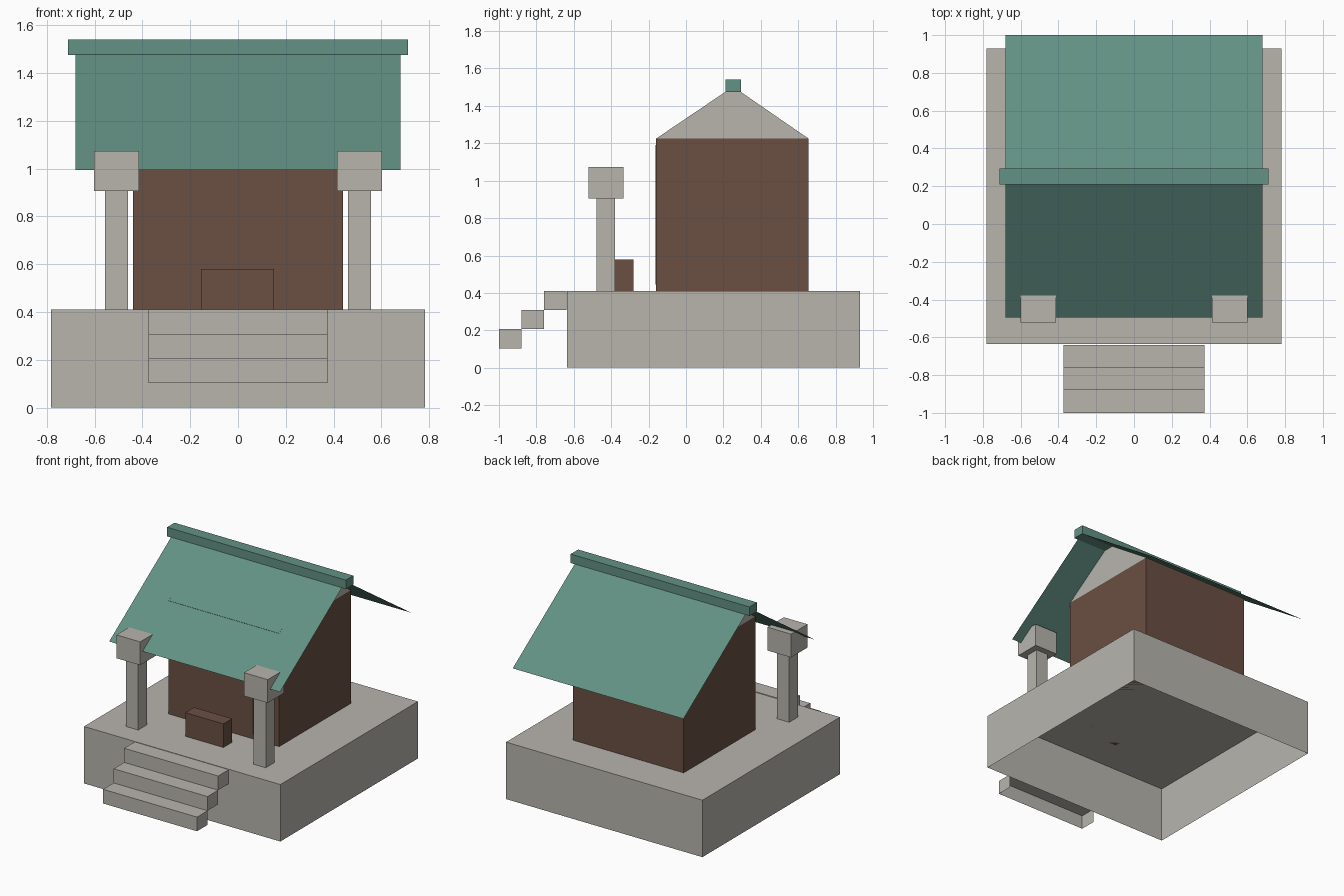
import bpy
import bmesh
from mathutils import Vector

default = bpy.data.objects.get("Cube")
if default:
    bpy.data.objects.remove(default, do_unlink=True)


def material(name, rgb):
    mat = bpy.data.materials.new(name)
    mat.use_nodes = True
    mat.diffuse_color = (*rgb, 1)
    mat.node_tree.nodes["Principled BSDF"].inputs["Base Color"].default_value = (*rgb, 1)
    return mat


stone = material("pale stone", (0.48, 0.46, 0.42))
wood = material("brown wood", (0.145, 0.08, 0.057))
tile = material("green tile", (0.125, 0.285, 0.23))

DOWN, BACK = Vector((0, 0, -1)), Vector((0, 1, 0))


def finish(name, bm, mat):
    mesh = bpy.data.meshes.new(name)
    bm.to_mesh(mesh)
    bm.free()
    mesh.materials.append(mat)
    obj = bpy.data.objects.new(name, mesh)
    bpy.context.collection.objects.link(obj)
    return obj


def box(name, mat, xs, ys, zs, open_sides=()):
    """Box between given limits, leaving out faces that point along open_sides."""
    bm = bmesh.new()
    bmesh.ops.create_cube(bm, size=1)
    bm.normal_update()
    gone = [f for f in bm.faces if any(f.normal.dot(d) > 0.9 for d in open_sides)]
    bmesh.ops.delete(bm, geom=gone, context="FACES")
    for v in bm.verts:
        v.co = [lo + (c + 0.5) * (hi - lo) for c, (lo, hi) in zip(v.co, (xs, ys, zs))]
    return finish(name, bm, mat)


def sheet(name, mat, points):
    bm = bmesh.new()
    bm.faces.new([bm.verts.new(p) for p in points])
    return finish(name, bm, mat)


FLOOR, EAVE, APEX, MID = 0.41, 0.995, 1.506, 0.252
WALL_TOP, WALL_X, ROOF_X = 1.225, 0.44, 0.68
FRONT, REAR = -0.16, 0.655

# Hollow platform, open underneath
box("platform", stone, (-0.782, 0.782), (-0.635, 0.93), (0, FLOOR), [DOWN])

# Stairs: shells open below and behind
for i in range(3):
    y, z = -1 + 0.12 * i, 0.104 + 0.102 * i
    box(f"step_{i + 1}", stone, (-0.374, 0.374), (y, y + 0.12), (z, z + 0.102), [DOWN, BACK])

# House body, door and offering box
box("house_walls", wood, (-WALL_X, WALL_X), (FRONT, REAR), (FLOOR, WALL_TOP))
box("door_panel", wood, (-0.238, 0.236), (FRONT - 0.004, FRONT), (0.445, 1.19))
box("offering_box", wood, (-0.154, 0.15), (-0.38, -0.28), (FLOOR, 0.58))

# Pillars with capitals, gable ends
for side, label in ((-1, "right"), (1, "left")):
    cx = 0.508 * side
    box(f"{label}_pillar", stone, (cx - 0.048, cx + 0.048), (-0.478, -0.38), (FLOOR, 0.906))
    box(f"{label}_capital", stone, (cx - 0.094, cx + 0.094), (-0.522, -0.335), (0.906, 1.074))
    x = WALL_X * side
    gable = [(x, FRONT, WALL_TOP), (x, REAR, WALL_TOP), (x, MID, APEX - 0.003)]
    sheet(f"{label}_gable", stone, gable[::side])

# Two thin roof slopes and the ridge beam
for name, y, order in (("front_roof", -0.494, 1), ("back_roof", 1.0, -1)):
    corners = [(-ROOF_X, y, EAVE), (ROOF_X, y, EAVE), (ROOF_X, MID, APEX), (-ROOF_X, MID, APEX)]
    sheet(name, tile, corners[::order])
box("ridge_beam", tile, (-0.712, 0.712), (0.21, 0.295), (1.475, 1.54))
